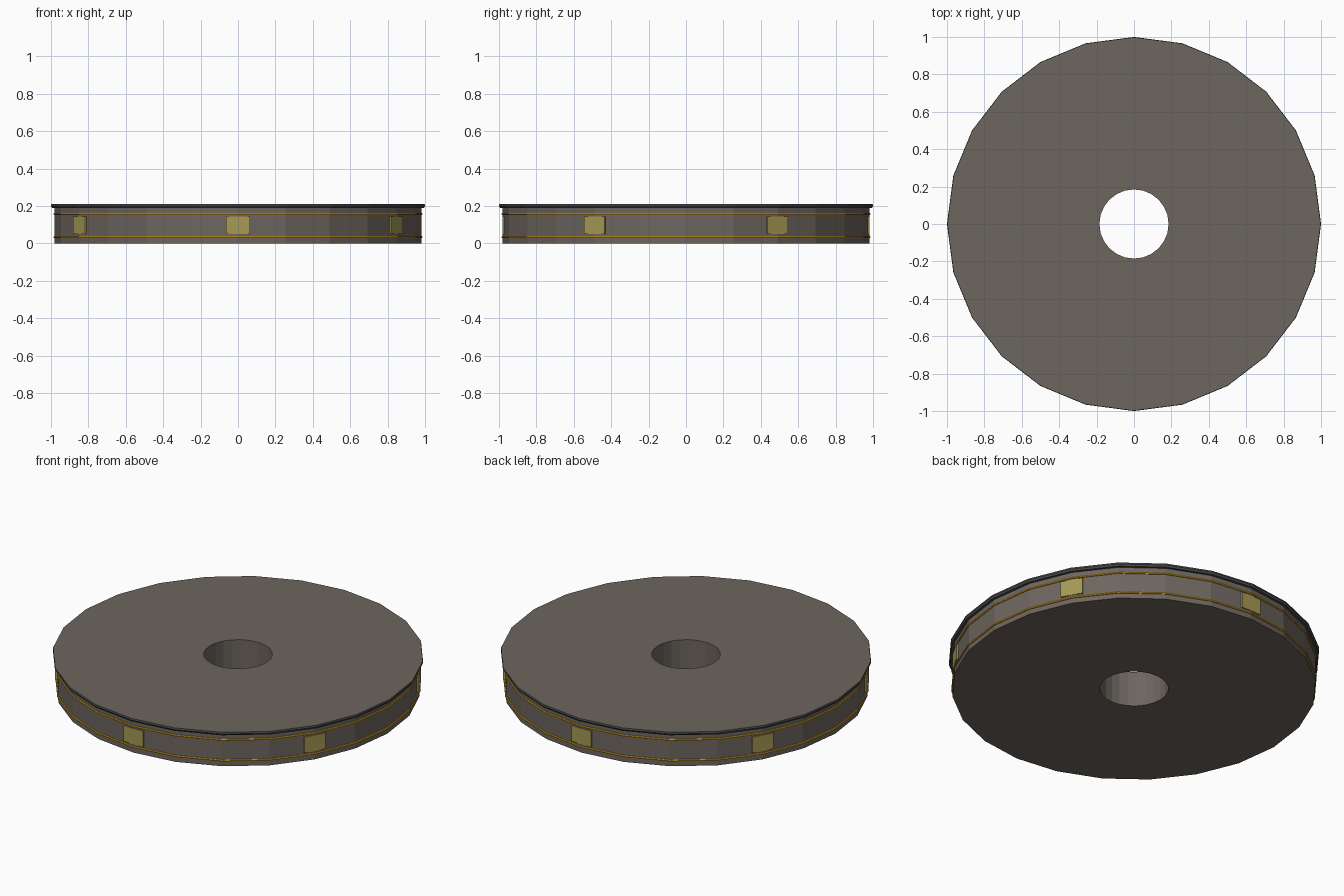
import bpy, bmesh, math

if "Cube" in bpy.data.objects:
    bpy.data.objects.remove(bpy.data.objects["Cube"])

SIDES = 24


def material(name, rgb):
    m = bpy.data.materials.new(name)
    m.diffuse_color = (*rgb, 1.0)
    m.use_nodes = True
    m.node_tree.nodes["Principled BSDF"].inputs["Base Color"].default_value = m.diffuse_color
    return m


stone = material("warm grey", (0.155, 0.132, 0.116))
dark = material("dark grey", (0.075, 0.072, 0.072))
gold = material("gold", (0.60, 0.31, 0.01))
yellow = material("dull yellow", (0.38, 0.32, 0.09))


def add_object(name, bm, *mats):
    bmesh.ops.recalc_face_normals(bm, faces=bm.faces)
    mesh = bpy.data.meshes.new(name)
    bm.to_mesh(mesh)
    bm.free()
    for m in mats:
        mesh.materials.append(m)
    obj = bpy.data.objects.new(name, mesh)
    bpy.context.collection.objects.link(obj)
    return obj


def lathe(name, profile, *mats, rim=None):
    """Revolve a closed (radius, height) profile; rim = profile edges in second colour."""
    bm = bmesh.new()
    rings = []
    for i in range(SIDES):
        a = math.tau * i / SIDES
        rings.append([bm.verts.new((r * math.cos(a), r * math.sin(a), z)) for r, z in profile])
    n = len(profile)
    for i in range(SIDES):
        p, q = rings[i], rings[(i + 1) % SIDES]
        for j in range(n):
            k = (j + 1) % n
            f = bm.faces.new((p[j], q[j], q[k], p[k]))
            f.material_index = 1 if rim and j in rim else 0
    return add_object(name, bm, *mats)


# Disc with centre hole and a slim overhanging lip at the top
lathe("disc_body",
      [(0.185, 0.0), (0.98, 0.0), (0.98, 0.19), (0.994, 0.19),
       (1.0, 0.20), (0.998, 0.21), (0.185, 0.21)],
      stone, dark, rim=(2, 3, 4))

# Thin gold bands around the wall
for label, z in (("lower", 0.035), ("upper", 0.157)):
    lathe(label + "_gold_band",
          [(0.976, z - 0.006), (0.984, z - 0.005), (0.987, z),
           (0.984, z + 0.005), (0.976, z + 0.006)], gold)

# Six small light panels around the wall
for i in range(6):
    a = math.radians(30 + 60 * i)
    bm = bmesh.new()
    bmesh.ops.create_cube(bm, size=1.0)
    bmesh.ops.scale(bm, vec=(0.009, 0.126, 0.094), verts=bm.verts)
    panel = add_object(f"light_panel_{i + 1}", bm, yellow)
    panel.location = (0.977 * math.cos(a), 0.977 * math.sin(a), 0.097)
    panel.rotation_euler.z = a
